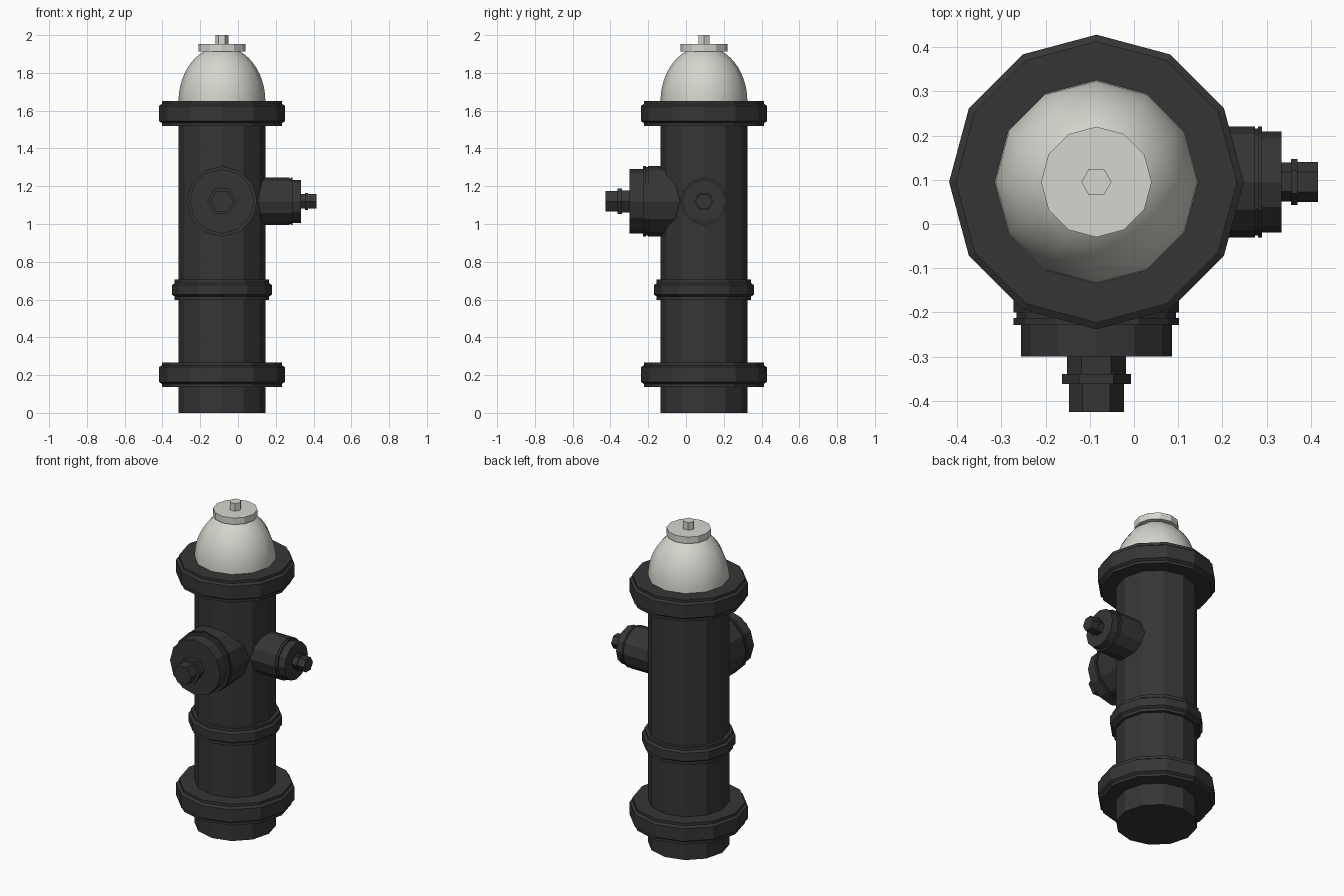
import bpy, bmesh, math
from mathutils import Matrix, Vector

if "Cube" in bpy.data.objects:
    bpy.data.objects.remove(bpy.data.objects["Cube"])

CX, CY, NOZZLE_Z = -0.085, 0.095, 1.12


def material(name, rgb):
    m = bpy.data.materials.new(name)
    m.diffuse_color = (*rgb, 1)
    m.use_nodes = True
    m.node_tree.nodes["Principled BSDF"].inputs["Base Color"].default_value = m.diffuse_color
    return m


DARK = material("dark iron", (0.036, 0.036, 0.036))
PALE = material("pale grey", (0.66, 0.67, 0.61))


def lathe(name, profile, sides, mat, matrix, smooth=False):
    """Spin (radius, height) points about local z, capping both ends."""
    bm = bmesh.new()
    rings = []
    for r, h in profile:
        rings.append([bm.verts.new((r * math.cos(2 * math.pi * i / sides),
                                    r * math.sin(2 * math.pi * i / sides), h))
                      for i in range(sides)])
    for a, b in zip(rings, rings[1:]):
        for i in range(sides):
            j = (i + 1) % sides
            bm.faces.new((a[i], a[j], b[j], b[i]))
    bm.faces.new(rings[0][::-1])
    bm.faces.new(rings[-1])
    bmesh.ops.recalc_face_normals(bm, faces=bm.faces)
    bm.transform(matrix)
    me = bpy.data.meshes.new(name)
    bm.to_mesh(me)
    bm.free()
    me.materials.append(mat)
    ob = bpy.data.objects.new(name, me)
    bpy.context.collection.objects.link(ob)
    if smooth:
        for p in me.polygons:
            p.use_smooth = len(p.vertices) == 4
    return ob


def band(z0, z1, r_edge, r_mid, lip, slope):
    """Stepped ring: narrow lips with a wider bevelled middle."""
    return [(r_edge, z0), (r_edge, z0 + lip), (r_mid, z0 + lip + slope),
            (r_mid, z1 - lip - slope), (r_edge, z1 - lip), (r_edge, z1)]


AXIS = Matrix.Translation((CX, CY, 0))

# Barrel with base flange, middle ring and top flange
R = 0.23
barrel = [(R, 0), (R, 0.1375)]
barrel += band(0.1375, 0.268, 0.318, 0.333, 0.016, 0.01)
barrel += [(R, 0.268), (R, 0.598)]
barrel += band(0.598, 0.705, 0.25, 0.264, 0.018, 0.01)
barrel += [(R, 0.705), (R, 1.518)]
barrel += band(1.518, 1.652, 0.318, 0.333, 0.016, 0.01)
lathe("barrel", barrel, 12, DARK, AXIS)

# Smooth dome, lid and top nut
dome = []
for i in range(10):
    t = math.radians(68) * i / 9
    dome.append((R * math.cos(t), 1.65 + 0.29 * math.sin(t)))
lathe("dome", dome, 12, PALE, AXIS, smooth=True)
lathe("dome_lid", [(0.125, 1.912), (0.125, 1.953)], 12, PALE, AXIS)
lathe("top_nut", [(0.034, 1.95), (0.034, 2.0)], 6, PALE, AXIS)


def nozzle(name, direction, collar, cap, d, stem):
    """Outlet along a horizontal direction; d are distances from the barrel axis."""
    z = Vector(direction)
    x = Vector((-z.y, z.x, 0))
    y = z.cross(x)
    rot = Matrix((x, y, z)).transposed().to_4x4()
    m = Matrix.Translation((CX, CY, NOZZLE_Z)) @ rot
    groove = collar * 0.965
    lathe(name + "_outlet", [(collar, 0.08), (collar, d[0]), (groove, d[0]), (groove, d[1]),
                             (collar, d[1]), (collar, d[2]), (cap, d[2]), (cap, d[3])],
          12, DARK, m)
    neck, rim, tip = stem
    lathe(name + "_nut", [(neck, d[3] - 0.01), (neck, d[4]), (rim, d[4]), (rim, d[5]),
                          (tip, d[5]), (tip, d[6])], 6, DARK, m)


# Large front outlet and smaller side outlet
nozzle("front", (0, -1, 0), 0.187, 0.171,
       (0.295, 0.308, 0.323, 0.395, 0.434, 0.457, 0.52), (0.067, 0.078, 0.062))
nozzle("side", (1, 0, 0), 0.125, 0.114,
       (0.358, 0.365, 0.374, 0.418, 0.44, 0.455, 0.501), (0.044, 0.052, 0.045))
